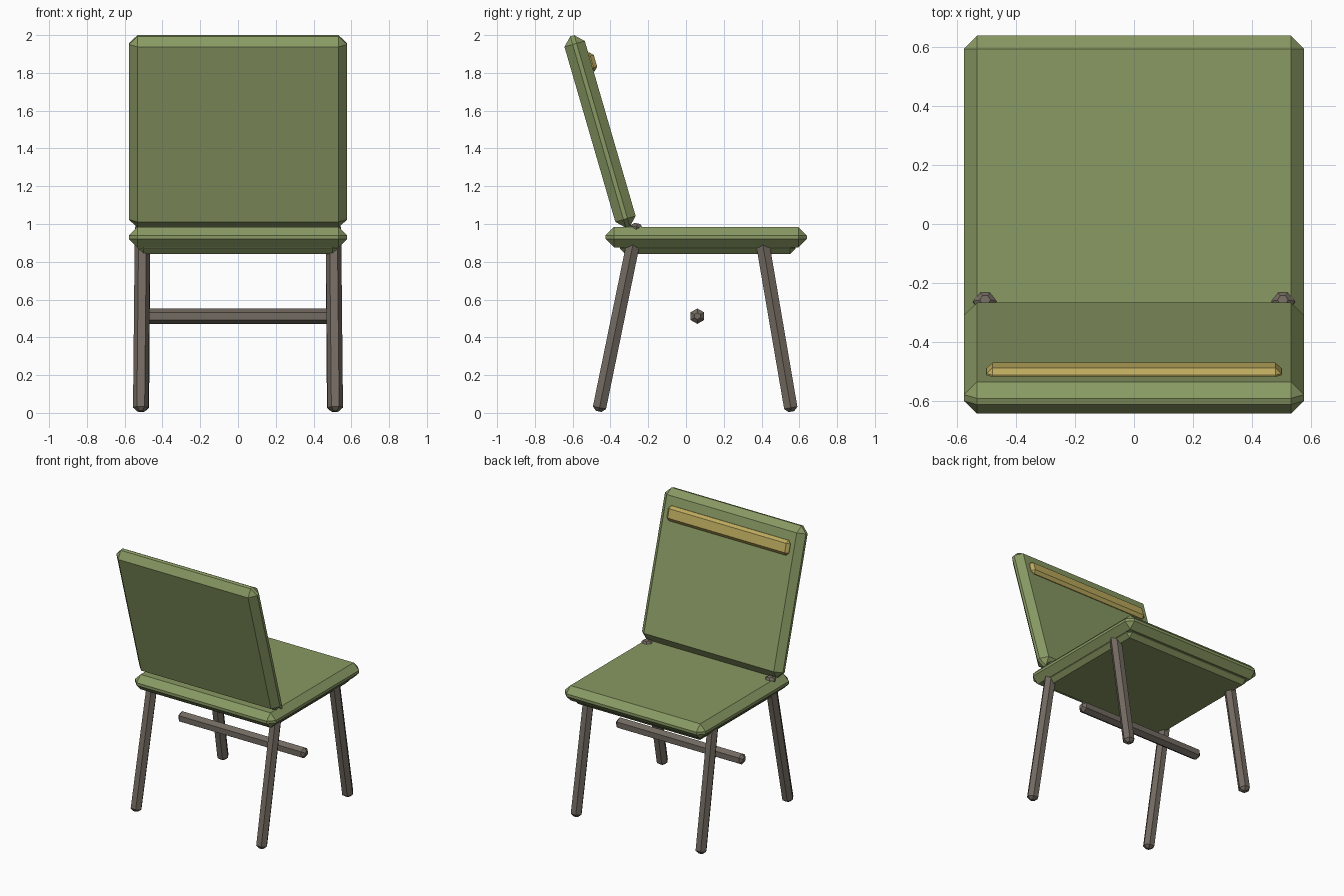
import bpy
import bmesh
import math
from mathutils import Matrix, Vector

cube = bpy.data.objects.get("Cube")
if cube:
    bpy.data.objects.remove(cube, do_unlink=True)


def material(name, color):
    mat = bpy.data.materials.new(name)
    mat.use_nodes = True
    mat.diffuse_color = (*color, 1)
    mat.node_tree.nodes["Principled BSDF"].inputs["Base Color"].default_value = (*color, 1)
    return mat


green = material("olive green", (0.25, 0.32, 0.125))
grey = material("warm grey", (0.17, 0.145, 0.12))
gold = material("mustard", (0.50, 0.40, 0.11))


def finish(name, bm, edges, chamfer, mat, matrix):
    """Chamfer the edges, place the mesh and make it an object."""
    bmesh.ops.bevel(bm, geom=edges, offset=chamfer, segments=1, affect='EDGES')
    mesh = bpy.data.meshes.new(name)
    bm.to_mesh(mesh)
    bm.free()
    mesh.materials.append(mat)
    obj = bpy.data.objects.new(name, mesh)
    obj.matrix_world = matrix
    bpy.context.collection.objects.link(obj)
    return obj


def block(name, size, chamfer, mat, matrix):
    bm = bmesh.new()
    bmesh.ops.create_cube(bm, size=1)
    bmesh.ops.scale(bm, vec=size, verts=bm.verts)
    return finish(name, bm, bm.edges[:], chamfer, mat, matrix)


def rod(name, start, end, radius=0.041, chamfer=0.02):
    """Six-sided bar with chamfered ends between two points."""
    start, end = Vector(start), Vector(end)
    axis = end - start
    bm = bmesh.new()
    bmesh.ops.create_cone(bm, cap_ends=True, segments=6, radius1=radius,
                          radius2=radius, depth=axis.length)
    # Corners point sideways on upright bars, upwards on level ones
    bmesh.ops.rotate(bm, verts=bm.verts, matrix=Matrix.Rotation(math.pi / 2, 3, 'Z'))
    rims = [e for e in bm.edges if abs(e.verts[0].co.z - e.verts[1].co.z) < 1e-4]
    z = axis.normalized()
    side = Vector((1, 0, 0)) if abs(z.x) < 0.9 else Vector((0, 0, 1))
    y = z.cross(side).normalized()
    x = y.cross(z)
    turn = Matrix((x, y, z)).transposed().to_4x4()
    return finish(name, bm, rims, chamfer, grey,
                  Matrix.Translation((start + end) / 2) @ turn)


# Seat cushion and the panel under it
block("seat", (1.155, 1.065, 0.11), 0.045, green, Matrix.Translation((0, 0.107, 0.93)))
block("seat_base", (1.06, 0.93, 0.09), 0.03, green, Matrix.Translation((0, 0.115, 0.885)))

# Reclined backrest with the bar on its sitting side
recline = Matrix.Translation((0, -0.455, 1.49)) @ Matrix.Rotation(math.radians(16.2), 4, 'X')
block("backrest", (1.155, 0.112, 1.055), 0.045, green, recline)
block("head_bar", (1.0, 0.05, 0.105), 0.02, gold,
      recline @ Matrix.Translation((0, 0.056, 0.366)))

# Splayed legs; the ones under the backrest come up through the seat
for label, s in (("left", 1), ("right", -1)):
    rod(label + "_backrest_leg", (s * 0.515, -0.462, 0.008), (s * 0.505, -0.258, 1.003))
    rod(label + "_open_side_leg", (s * 0.512, 0.558, 0.007), (s * 0.505, 0.40, 0.93))

# Cross bar between the legs
rod("cross_bar", (-0.52, 0.06, 0.512), (0.52, 0.06, 0.512))
